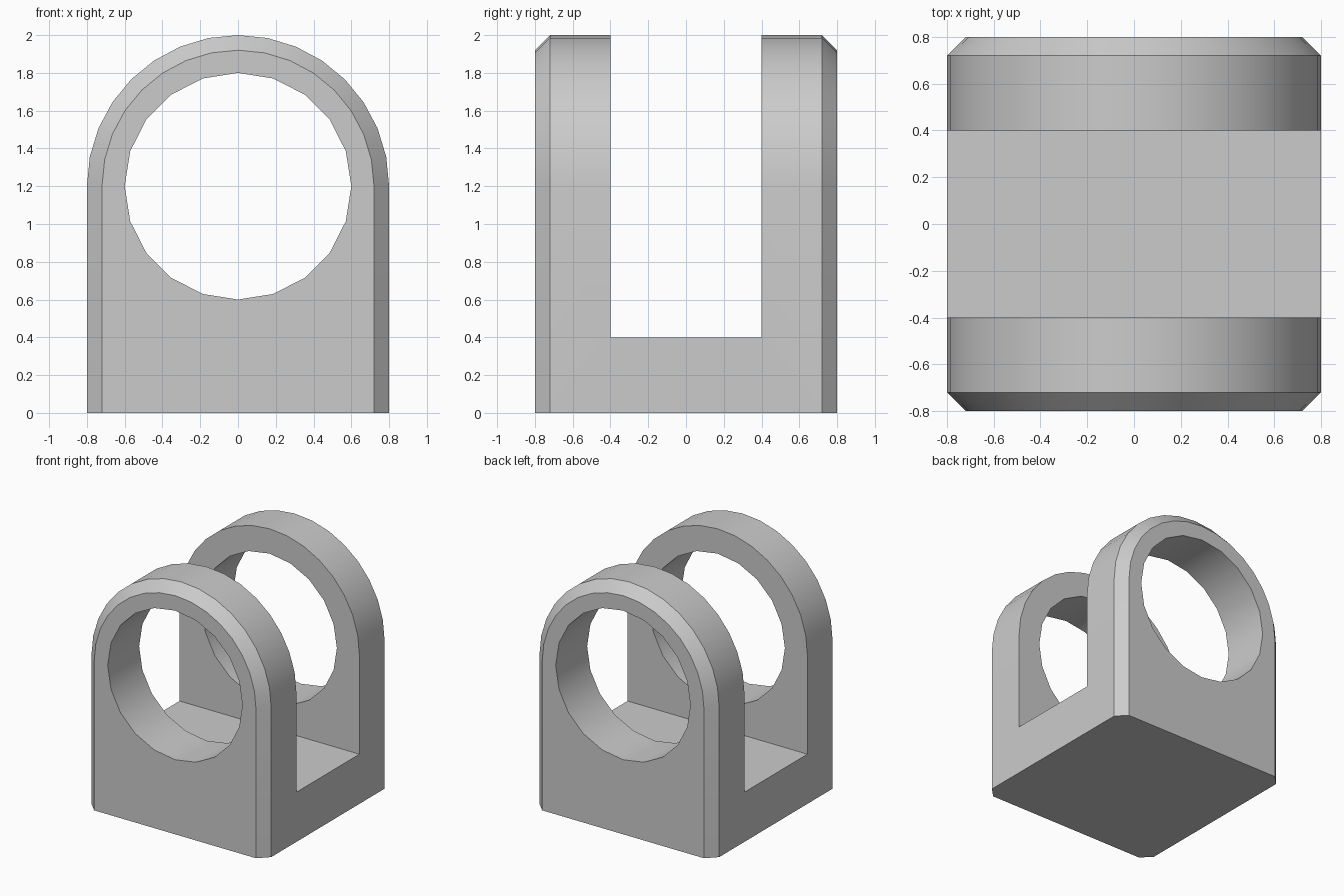
import bpy, bmesh, math

if "Cube" in bpy.data.objects:
    bpy.data.objects.remove(bpy.data.objects["Cube"], do_unlink=True)

HALF, AXIS_Z, CHAMFER = 0.8, 1.2, 0.08
ARCH_STEPS = 16

grey = bpy.data.materials.new("light grey")
grey.use_nodes = True
colour = (0.6, 0.6, 0.6, 1)
grey.diffuse_color = colour
grey.node_tree.nodes["Principled BSDF"].inputs["Base Color"].default_value = colour


def arch_ring(bm, radius, y):
    """Round-topped outline standing on the ground."""
    points = [(-radius, 0), (radius, 0)]
    for i in range(ARCH_STEPS + 1):
        a = math.pi * i / ARCH_STEPS
        points.append((radius * math.cos(a), AXIS_Z + radius * math.sin(a)))
    return [bm.verts.new((x, y, z)) for x, z in points]


# Body: arch outline lofted front to back, chamfered at both ends
bm = bmesh.new()
inner = HALF - CHAMFER
rings = [arch_ring(bm, r, y) for r, y in
         ((inner, -HALF), (HALF, -inner), (HALF, inner), (inner, HALF))]
for a, b in zip(rings, rings[1:]):
    for i in range(1, len(a)):
        j = (i + 1) % len(a)
        bm.faces.new((a[i], a[j], b[j], b[i]))
bm.faces.new(rings[0])
bm.faces.new(rings[-1])
# Flat underside as one face
bm.faces.new([r[0] for r in rings] + [r[1] for r in reversed(rings)])
bmesh.ops.recalc_face_normals(bm, faces=bm.faces)
mesh = bpy.data.meshes.new("clevis_bracket")
bm.to_mesh(mesh)
bm.free()
body = bpy.data.objects.new("clevis_bracket", mesh)
bpy.context.collection.objects.link(body)
mesh.materials.append(grey)

# Slot between the two lugs
bpy.ops.mesh.primitive_cube_add(size=1, location=(0, 0, 1.4))
slot = bpy.context.object
slot.name = "slot_cutter"
slot.scale = (3, 0.8, 2)

# Pin hole through both lugs
bpy.ops.mesh.primitive_cylinder_add(vertices=20, radius=0.6, depth=3,
                                    location=(0, 0, AXIS_Z),
                                    rotation=(math.pi / 2, 0, 0))
hole = bpy.context.object
hole.name = "pin_hole_cutter"

# Cut, then discard the cutters
bpy.ops.object.select_all(action="DESELECT")
body.select_set(True)
bpy.context.view_layer.objects.active = body
for cutter in (slot, hole):
    cutter.hide_render = True
    cutter.data.materials.append(grey)
    mod = body.modifiers.new(cutter.name, "BOOLEAN")
    mod.operation = "DIFFERENCE"
    mod.solver = "EXACT"
    mod.object = cutter
    bpy.ops.object.modifier_apply(modifier=mod.name)
for cutter in (slot, hole):
    bpy.data.objects.remove(cutter, do_unlink=True)

bpy.ops.object.shade_smooth_by_angle(angle=math.radians(30))
